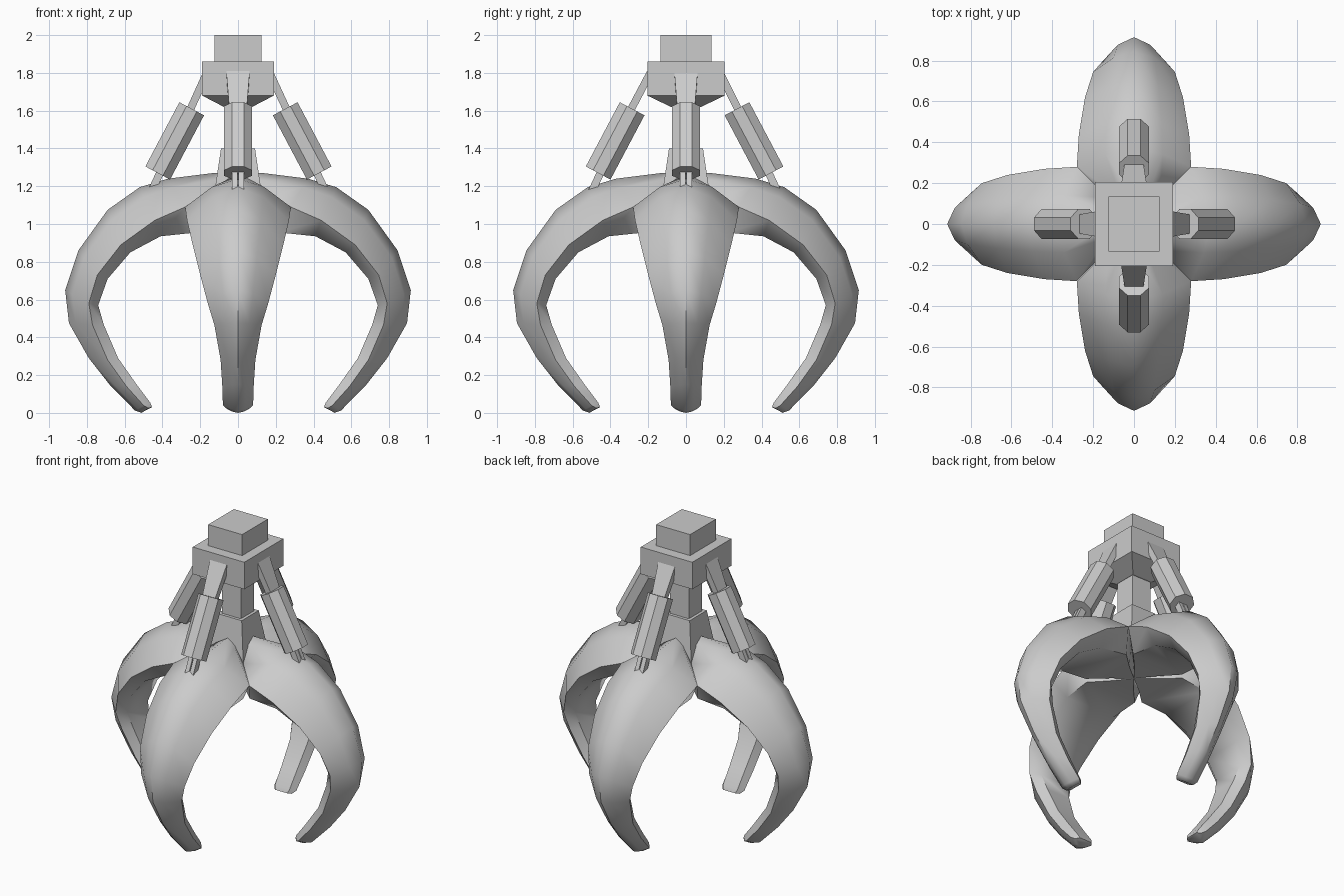
import bpy, bmesh, math
from mathutils import Vector, Matrix

if "Cube" in bpy.data.objects:
    bpy.data.objects.remove(bpy.data.objects["Cube"])


def make(name, verts, faces, smooth=False, turn=0.0):
    """Mesh object from points, turned about z."""
    me = bpy.data.meshes.new(name)
    bm = bmesh.new()
    rot = Matrix.Rotation(turn, 4, 'Z')
    vs = [bm.verts.new(rot @ Vector(v)) for v in verts]
    for f in faces:
        bm.faces.new([vs[i] for i in f])
    bmesh.ops.remove_doubles(bm, verts=bm.verts, dist=1e-4)
    bmesh.ops.recalc_face_normals(bm, faces=bm.faces)
    bm.to_mesh(me)
    bm.free()
    ob = bpy.data.objects.new(name, me)
    bpy.context.collection.objects.link(ob)
    if smooth:
        bpy.ops.object.select_all(action='DESELECT')
        bpy.context.view_layer.objects.active = ob
        ob.select_set(True)
        bpy.ops.object.shade_smooth_by_angle(angle=math.radians(50))
    return ob


def loft(name, rings, cap_start=True, **kw):
    """Skin closed rings of equal size and cap the ends."""
    n = len(rings[0])
    verts = [p for r in rings for p in r]
    faces = [(k*n + i, k*n + (i+1) % n, (k+1)*n + (i+1) % n, (k+1)*n + i)
             for k in range(len(rings) - 1) for i in range(n)]
    faces.append(tuple(range(len(verts) - n, len(verts))))
    if cap_start:
        faces.append(tuple(range(n)))
    return make(name, verts, faces, **kw)


def rect(hx, hy, z):
    return [(-hx, -hy, z), (hx, -hy, z), (hx, hy, z), (-hx, hy, z)]


def bar(name, a, b, ring_a, ring_b, turn):
    """Bar in the xz plane from a to b; ring points are (across, thickness)."""
    a, b = Vector((a[0], 0, a[1])), Vector((b[0], 0, b[1]))
    d = (b - a).normalized()
    side, nrm = Vector((0, 1, 0)), Vector((-d.z, 0, d.x))
    rings = [[p + side*u + nrm*v for u, v in ring]
             for p, ring in ((a, ring_a), (b, ring_b))]
    return loft(name, rings, turn=turn)


def flat(w, t):
    return [(-w, -t), (w, -t), (w, t), (-w, t)]


# Head block, top mount, neck and hub
loft("top_mount", [rect(.125, .135, 1.86), rect(.125, .135, 2.0)])
loft("head_block", [rect(.075, .08, 1.62), rect(.19, .205, 1.68), rect(.19, .205, 1.86)])
loft("neck", [rect(.07, .07, 1.38), rect(.07, .07, 1.64)])
loft("hub", [rect(.135, .135, 1.1), rect(.09, .09, 1.4)])

# Tine stations: ridge r,z / outer edge r,z,half width / inner edge r,z
stations = [
    (0, 1.27, 0, 1.20, 0, 0, .955),
    (.13, 1.27, .13, 1.14, .13, .11, .955),
    (.37, 1.24, .28, 1.09, .28, .22, .955),
    (.52, 1.195, .44, 1.02, .27, .41, .935),
    (.69, 1.075, .62, .89, .24, .57, .85),
    (.845, .86, .745, .73, .20, .69, .71),
    (.915, .65, .79, .58, .16, .74, .57),
    (.895, .475, .77, .465, .125, .71, .465),
    (.79, .29, .69, .28, .092, .635, .29),
    (.68, .15, .59, .14, .083, .54, .155),
    (.545, .012, .50, .04, .08, .465, .055),
    (.51, .0, .475, .025, .065, .455, .03),
]


def tine_ring(s):
    rr, rz, er, ez, w, ir, iz = s
    wi = min(w * .68, ir)   # the underside is narrower than the back
    mid = (rr*.7 + er*.3, rz*.7 + ez*.3)
    return [(rr, 0, rz), (mid[0], w*.5, mid[1]), (er, w, ez), (ir, wi, iz),
            (ir, -wi, iz), (er, -w, ez), (mid[0], -w*.5, mid[1])]


octagon = [(.08*math.cos(math.pi/8 + i*math.pi/4), .08*math.sin(math.pi/8 + i*math.pi/4))
           for i in range(8)]

# Four tines, each with its hydraulic ram (s shifts the ram outwards)
for i, (side, s) in enumerate((("right", .005), ("back", .025), ("left", 0), ("front", .04))):
    turn = i * math.pi / 2
    loft(side + "_tine", [tine_ring(st) for st in stations], cap_start=False,
         smooth=True, turn=turn)
    bar(side + "_ram_body", (.245+s, 1.61), (.425+s, 1.27), octagon, octagon, turn)
    bar(side + "_ram_upper_rod", (.165+s*.6, 1.80), (.26+s, 1.59),
        flat(.062, .02), flat(.045, .02), turn)
    for k in (-1, 1):
        prong = [(u + k*.017, v) for u, v in flat(.014, .02)]
        bar(f"{side}_ram_fork_{'a' if k < 0 else 'b'}", (.395+s, 1.31), (.462+s, 1.165),
            prong, prong, turn)
